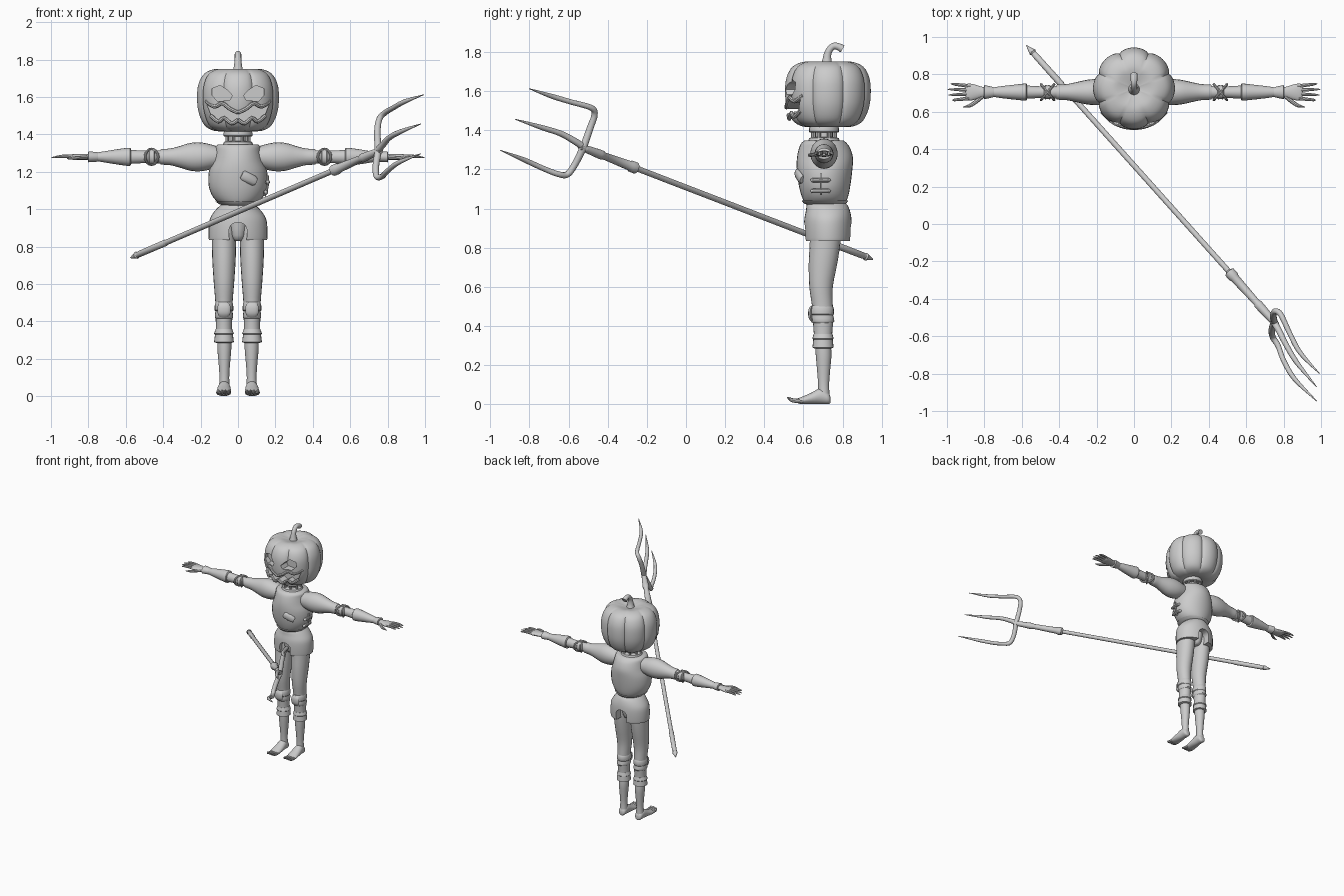
import bpy, bmesh, math
from mathutils import Vector

CY = 0.705  # depth of the body's centre line
grey = bpy.data.materials.new("plain_grey")
grey.diffuse_color = (0.6, 0.6, 0.6, 1)


def finish(name, bm, mirror=False):
    bmesh.ops.recalc_face_normals(bm, faces=bm.faces)
    me = bpy.data.meshes.new(name)
    bm.to_mesh(me)
    bm.free()
    me.materials.append(grey)
    ob = bpy.data.objects.new(name, me)
    bpy.context.collection.objects.link(ob)
    if mirror:
        m = ob.modifiers.new("mirror", 'MIRROR')
        m.use_mirror_merge = False
    return ob


def resample(pts, steps):
    """Catmull-Rom through rows of any width."""
    if steps < 2:
        return [tuple(p) for p in pts]
    out = []
    for i in range(len(pts) - 1):
        a, b, c, d = (pts[max(i - 1, 0)], pts[i], pts[i + 1], pts[min(i + 2, len(pts) - 1)])
        for k in range(steps):
            t = k / steps
            out.append(tuple(0.5 * (2 * q + (r - p) * t + (2 * p - 5 * q + 4 * r - s) * t * t
                       + (3 * q - p - 3 * r + s) * t ** 3) for p, q, r, s in zip(a, b, c, d)))
    return out + [tuple(pts[-1])]


def tube(name, pts, steps=3, sides=20, ref=(1, 0, 0), axis=None, mirror=False):
    """Loft ellipses along rows of (x, y, z, radius_u, radius_v)."""
    rows = resample(pts, steps)
    bm = bmesh.new()
    rings = []
    for i, r in enumerate(rows):
        if axis:
            t = Vector(axis)
        else:
            t = (Vector(rows[min(i + 1, len(rows) - 1)][:3]) - Vector(rows[max(i - 1, 0)][:3])).normalized()
        u = (Vector(ref) - t * t.dot(Vector(ref))).normalized()
        v = t.cross(u)
        rings.append([bm.verts.new(Vector(r[:3]) + u * max(r[3], .001) * math.cos(a) + v * max(r[4], .001) * math.sin(a))
                      for a in (2 * math.pi * k / sides for k in range(sides))])
    for A, B in zip(rings, rings[1:]):
        for k in range(sides):
            j = (k + 1) % sides
            bm.faces.new((A[k], A[j], B[j], B[k]))
    bm.faces.new(rings[0])
    bm.faces.new(rings[-1])
    return finish(name, bm, mirror)


def upright(name, rows, x=0.0, **kw):
    """Rows of (z, y, rx, ry)."""
    return tube(name, [(x, y, z, rx, ry) for z, y, rx, ry in rows], axis=(0, 0, 1), **kw)


def along_arm(name, rows, **kw):
    """Rows of (x, ry, rz), mirrored to both arms."""
    return tube(name, [(x, CY, 1.28, a, b) for x, a, b in rows], axis=(1, 0, 0), ref=(0, 1, 0), mirror=True, **kw)


def prism(name, outline, y0, y1):
    bm = bmesh.new()
    A = [bm.verts.new((x, y0, z)) for x, z in outline]
    B = [bm.verts.new((x, y1, z)) for x, z in outline]
    for k in range(len(A)):
        j = (k + 1) % len(A)
        bm.faces.new((A[k], A[j], B[j], B[k]))
    bm.faces.new(A)
    bm.faces.new(B)
    return finish(name, bm)


def cut(ob, cutter):
    m = ob.modifiers.new("cut", 'BOOLEAN')
    m.operation, m.object, m.solver = 'DIFFERENCE', cutter, 'EXACT'
    dg = bpy.context.evaluated_depsgraph_get()
    me = bpy.data.meshes.new_from_object(ob.evaluated_get(dg))
    ob.modifiers.clear()
    ob.data = me
    bpy.data.objects.remove(cutter)


# Ribbed pumpkin head with eight lobes
HY, SEG = 0.725, 96
profile = resample([(.0, 1.445), (.07, 1.42), (.13, 1.42), (.18, 1.45), (.211, 1.52), (.219, 1.6),
                    (.211, 1.67), (.18, 1.725), (.12, 1.75), (.06, 1.742), (.0, 1.725)], 4)
bm = bmesh.new()
rings = []
for r, z in profile[1:-1]:
    ring = []
    for k in range(SEG):
        a = 2 * math.pi * k / SEG
        s = r * (.92 + .08 * abs(math.cos(4 * a)) ** .6)
        ring.append(bm.verts.new((s * math.cos(a), HY + s * math.sin(a), z)))
    rings.append(ring)
low, top = bm.verts.new((0, HY, 1.445)), bm.verts.new((0, HY, 1.725))
for k in range(SEG):
    j = (k + 1) % SEG
    for A, B in zip(rings, rings[1:]):
        bm.faces.new((A[k], A[j], B[j], B[k]))
    bm.faces.new((low, rings[0][j], rings[0][k]))
    bm.faces.new((top, rings[-1][k], rings[-1][j]))
head = finish("pumpkin_head", bm)

# Carved slanted eyes and jagged grin
eye = [(.138, 1.645), (.095, 1.662), (.055, 1.635), (.03, 1.608), (.045, 1.582), (.11, 1.578), (.14, 1.61)]
for s in (-1, 1):
    cut(head, prism("eye_cutter", [(s * x, z) for x, z in eye], .4, .59))
upper = [(.17, 1.57), (.125, 1.54), (.085, 1.558), (.045, 1.53), (0, 1.508)]
lower = [(.145, 1.505), (.105, 1.475), (.075, 1.495), (.035, 1.465), (0, 1.485)]
half = upper[:-1][::-1] + lower[:-1]
grin = [(0, 1.508)] + half + [(0, 1.485)] + [(-x, z) for x, z in half[::-1]]
cut(head, prism("mouth_cutter", grin, .4, .6))


def on_face(x, z, r):
    return (x, HY - math.sqrt(.212 ** 2 - x * x) + (.012 if z < 1.5 else 0), z, r, r)


for name, line, off in (("upper_lip", upper, .008), ("lower_lip", lower, -.006)):
    tube(name, [on_face(x, z + off, .011) for x, z in line], sides=8, ref=(0, 1, 0), mirror=True)

# Curled stem
tube("stem", [(0, .72, 1.72, .035, .035), (0, .72, 1.76, .023, .023), (0, .727, 1.80, .018, .018),
              (0, .75, 1.828, .017, .017), (0, .775, 1.828, .018, .018), (0, .8, 1.815, .02, .02)], sides=12)

# Neck: rings held by small posts
upright("neck_top_ring", [(1.388, CY, .072, .072), (1.393, CY, .077, .077), (1.408, CY, .077, .077), (1.43, CY, .07, .07)], steps=1)
upright("neck_core", [(1.32, CY, .045, .045), (1.4, CY, .045, .045)], steps=1)
upright("neck_base_ring", [(1.335, CY, .085, .085), (1.36, CY, .075, .075), (1.365, CY, .06, .06)], steps=1)
for k in range(8):
    a = math.pi * (k + .5) / 4
    upright("neck_post", [(1.34, CY + .062 * math.sin(a), .009, .009), (1.4, CY + .062 * math.sin(a), .009, .009)],
            x=.062 * math.cos(a), steps=1, sides=8)

# Stuffed torso, patch and side stitches
upright("torso", [(1.01, .71, .06, .08), (1.025, .71, .09, .1), (1.06, .71, .13, .118), (1.12, .708, .156, .132),
                  (1.2, .708, .156, .142), (1.26, .71, .136, .143), (1.31, .708, .124, .13), (1.335, CY, .12, .115),
                  (1.347, CY, .105, .1)], sides=32)
upright("waist_seam", [(1.022, .71, .088, .1), (1.03, .71, .105, .112), (1.042, .71, .122, .12)], steps=1, sides=32)
tube("chest_patch", [(.02, .567, 1.185, .02, .012), (.03, .569, 1.18, .027, .014), (.085, .588, 1.152, .027, .014),
                     (.095, .594, 1.147, .02, .012)], steps=1, sides=12, ref=(0, 0, 1))
for z, x in ((1.145, .157), (1.09, .147)):
    tube("side_stitch", [(x - .008, .64, z, .006, .005), (x, .65, z, .012, .012), (x + .002, .69, z, .012, .012),
                         (x, .725, z, .012, .012), (x - .008, .735, z, .006, .005)], sides=10)
tube("side_seam", [(.143, .69, 1.07, .006, .006), (.158, .69, 1.12, .006, .006), (.16, .69, 1.18, .006, .006)], sides=8)

# Puffed shorts with an arched opening
shorts = upright("shorts", [(.835, .725, .155, .118), (.85, .725, .157, .12), (.9, .725, .157, .122), (.95, .725, .15, .12),
                            (.99, .725, .125, .112), (1.02, .72, .095, .103), (1.045, .715, .06, .08)], sides=32)
arch = [(-.045, .8), (-.048, .88)] + [(-.048 * math.cos(math.pi * k / 8), .89 + .04 * math.sin(math.pi * k / 8))
                                     for k in range(9)] + [(.048, .88), (.045, .8)]
cut(shorts, prism("arch_cutter", arch, .5, .95))
upright("pelvis", [(.83, .715, .025, .05), (.86, .715, .05, .075), (.98, .715, .07, .09)])

# Legs, knee wraps, ragged cuffs
LX = .075
upright("trouser_leg", [(.29, .7, .046, .048), (.36, .7, .043, .047), (.43, .7, .045, .052), (.5, .697, .046, .053),
                        (.6, .69, .054, .06), (.72, .7, .062, .073), (.82, .71, .065, .078), (.92, .715, .065, .08)],
        x=LX, mirror=True)
upright("knee_wrap", [(.415, .698, .044, .05), (.425, .698, .049, .06), (.455, .696, .046, .056), (.46, .695, .05, .06),
                      (.49, .695, .049, .06), (.505, .695, .043, .052)], x=LX, steps=2, mirror=True)
upright("trouser_cuff", [(.285, .7, .04, .042), (.29, .7, .053, .054), (.33, .7, .048, .05), (.335, .7, .053, .055),
                         (.36, .7, .044, .048)], x=LX, steps=1, mirror=True)
tube("knee_pad", [(LX, .645, .425, .025, .006), (LX, .636, .445, .034, .01), (LX, .635, .48, .034, .01),
                  (LX, .642, .5, .025, .006)], sides=12, mirror=True)
upright("shin", [(.03, .705, .03, .03), (.1, .703, .026, .028), (.18, .703, .031, .034), (.25, .703, .037, .04),
                 (.31, .7, .038, .04)], x=.073, mirror=True)

# Feet with upturned toes
tube("foot", [(.074, .738, .022, .012, .014), (.074, .728, .03, .028, .029), (.074, .69, .042, .033, .041),
              (.075, .64, .03, .038, .029), (.077, .59, .019, .04, .018), (.077, .57, .018, .032, .012)],
     axis=(0, 1, 0), mirror=True)
for k in range(4):
    x, tip = .049 + .018 * k, .515 + .008 * abs(k - .8)
    tube("toe", [(x, .6, .018, .011, .011), (x, .56, .018, .011, .011), (x, .535, .024, .009, .009),
                 (x, tip, .036, .002, .002)], sides=8, mirror=True)

# Arms: puffed sleeve, forearm, bands and flared cuffs
along_arm("puffed_sleeve", [(.09, .05, .05), (.13, .062, .062), (.19, .07, .076), (.25, .066, .075), (.31, .053, .058),
                            (.36, .043, .045), (.41, .04, .041), (.415, .034, .034)])
along_arm("arm", [(.38, .035, .036), (.5, .031, .033), (.59, .036, .038)], steps=1)
along_arm("elbow_band", [(.445, .034, .034), (.45, .039, .044), (.462, .036, .04), (.474, .039, .044), (.48, .034, .034)], steps=1)
along_arm("forearm_cuff", [(.572, .036, .036), (.577, .046, .048), (.61, .043, .046), (.7, .033, .032), (.76, .024, .022)], steps=2)
along_arm("wrist_flare", [(.745, .024, .022), (.755, .028, .026), (.8, .038, .029), (.803, .028, .02)], steps=1)
for s in (-1, 1):
    loop = [(.462 + s * .035 * math.cos(a), CY + .042 * math.cos(a), 1.28 + .042 * math.sin(a), .007, .007)
            for a in (math.pi * k / 8 for k in range(17))]
    tube("crossed_strap", loop, steps=1, sides=8, ref=(1, .1, .2), mirror=True)

# Hands
along_arm("palm", [(.76, .02, .018), (.81, .028, .016), (.86, .043, .016), (.89, .045, .013), (.9, .035, .009)])
for k, tip in enumerate((.97, .992, .997, .98)):
    d = (k - 1.5)
    tube("finger", [(.875, CY + d * .021, 1.28, .011, .011), (.92, CY + d * .025, 1.284, .009, .009),
                    (.96, CY + d * .028, 1.281, .007, .007), (tip, CY + d * .03, 1.276, .002, .002)],
         sides=8, ref=(0, 1, 0), mirror=True)
tube("thumb", [(.81, CY - .02, 1.278, .013, .012), (.85, CY - .055, 1.275, .011, .01), (.88, CY - .073, 1.273, .009, .009),
               (.915, CY - .08, 1.27, .002, .002)], sides=8, ref=(0, 1, 0), mirror=True)

# Pitchfork
TAIL, JOIN = Vector((-.575, .955, .74)), Vector((.75, -.525, 1.31))


def on_shaft(name, rows):
    tube(name, [(*TAIL.lerp(JOIN, t), r, r) for t, r in rows], steps=1, sides=14, ref=(0, 0, 1))


on_shaft("fork_shaft", [(.02, .015), (1, .015)])
on_shaft("fork_tail_tip", [(0, .002), (.025, .02), (.03, .013), (.035, .017), (.14, .018), (.145, .014)])
on_shaft("fork_socket", [(.815, .016), (.82, .03), (.835, .03), (.84, .025), (.93, .019), (.935, .024), (.945, .024), (1.01, .017)])
tines = {
    "upper_tine": [(.75, -.525, 1.31), (.745, -.49, 1.41), (.755, -.467, 1.48), (.785, -.485, 1.515), (.835, -.59, 1.545),
                   (.89, -.69, 1.575), (.992, -.8, 1.612)],
    "middle_tine": [(.74, -.51, 1.305), (.775, -.57, 1.345), (.81, -.64, 1.383), (.87, -.74, 1.415), (.977, -.872, 1.456)],
    "lower_tine": [(.75, -.525, 1.31), (.737, -.565, 1.23), (.742, -.605, 1.175), (.77, -.65, 1.175), (.8, -.73, 1.205),
                   (.86, -.83, 1.25), (.978, -.948, 1.297)]}
for name, path in tines.items():
    n = len(path) - 1
    radii = [.019 - .008 * (i / n) if i < n else .002 for i in range(n + 1)]
    tube(name, [(*p, r, r) for p, r in zip(path, radii)], steps=5, sides=12, ref=(1, 1, .1))

# Smooth shading with crisp edges
bpy.ops.object.select_all(action='DESELECT')
for ob in bpy.context.scene.objects:
    ob.select_set(True)
    bpy.context.view_layer.objects.active = ob
bpy.ops.object.shade_smooth_by_angle(angle=math.radians(35))
